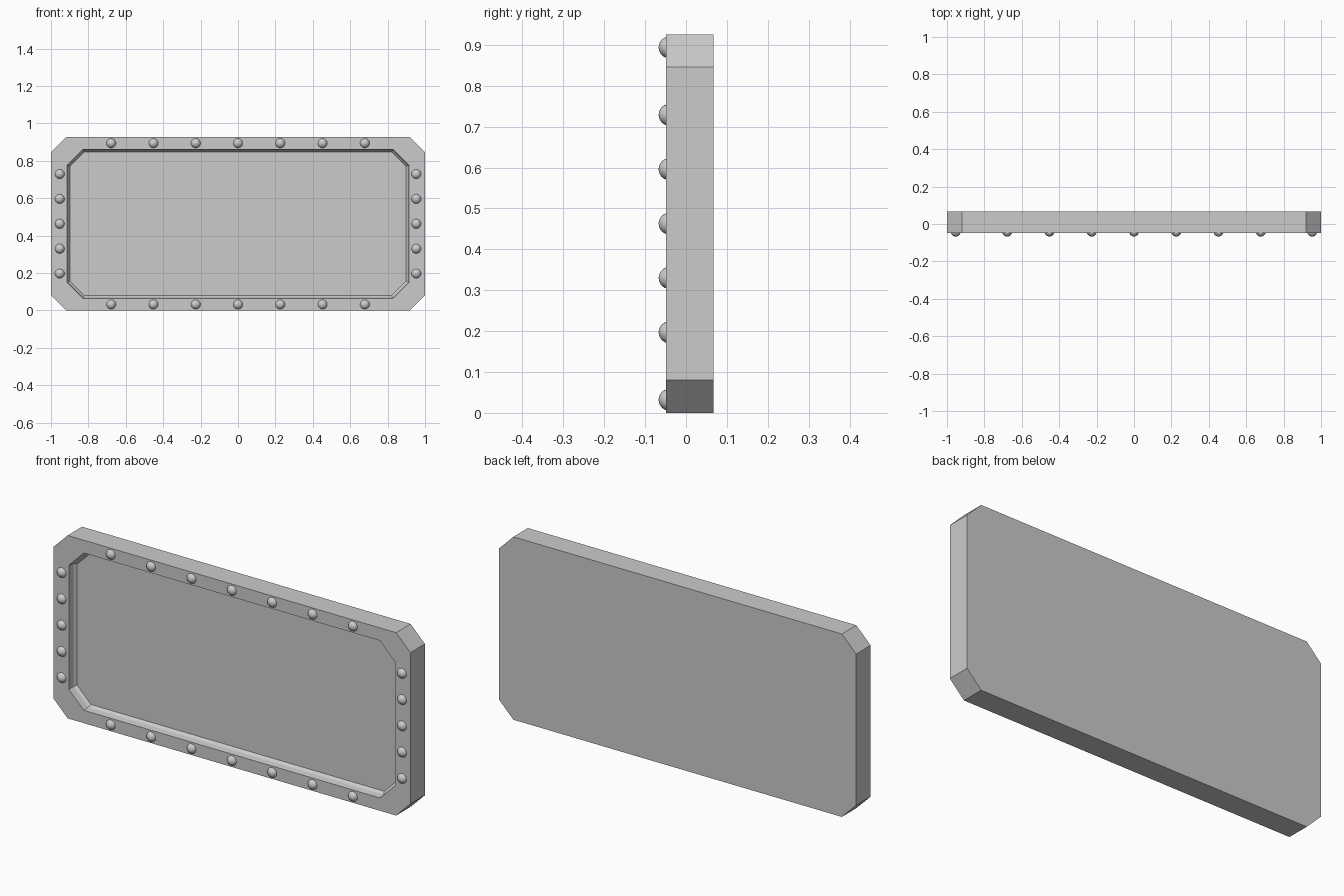
import bpy, bmesh, math

if "Cube" in bpy.data.objects:
    bpy.data.objects.remove(bpy.data.objects["Cube"])

W, H = 1.0, 0.926            # half width, full height
FRONT, BACK = -0.049, 0.067


def octagon(bm, inset, y, cut):
    """Ring of a rectangle with clipped corners, inset from the plate outline."""
    x, b, t = W - inset[0], inset[1], H - inset[1]
    pts = [(x - cut, b), (x, b + cut), (x, t - cut), (x - cut, t),
           (cut - x, t), (-x, t - cut), (-x, b + cut), (cut - x, b)]
    return [bm.verts.new((px, y, pz)) for px, pz in pts]


# Panel: back face, outer sides, front rim, sloping recess wall, recess floor
bm = bmesh.new()
rings = [octagon(bm, (0, 0), BACK, 0.08),
         octagon(bm, (0, 0), FRONT, 0.08),
         octagon(bm, (0.087, 0.065), FRONT, 0.084),
         octagon(bm, (0.091, 0.069), FRONT + 0.032, 0.082),
         octagon(bm, (0.101, 0.079), FRONT + 0.046, 0.078)]
for a, b in zip(rings, rings[1:]):
    for i in range(8):
        j = (i + 1) % 8
        bm.faces.new((a[i], a[j], b[j], b[i]))
bm.faces.new(rings[0])
bm.faces.new(rings[-1])
bmesh.ops.recalc_face_normals(bm, faces=bm.faces)
mesh = bpy.data.meshes.new("panel")
bm.to_mesh(mesh)
bm.free()
bpy.context.collection.objects.link(bpy.data.objects.new("panel", mesh))

# Rivet head: shared dome with the buried half removed
bm = bmesh.new()
bmesh.ops.create_uvsphere(bm, u_segments=20, v_segments=12, radius=0.027)
bmesh.ops.bisect_plane(bm, geom=bm.verts[:] + bm.edges[:] + bm.faces[:],
                       plane_co=(0, 0, 0.005), plane_no=(0, 0, -1), clear_outer=True)
for f in bm.faces:
    f.smooth = True
rivet_mesh = bpy.data.meshes.new("rivet")
bm.to_mesh(rivet_mesh)
bm.free()


def rivet(x, z):
    ob = bpy.data.objects.new("rivet", rivet_mesh)
    ob.location = (x, FRONT + 0.009, z)
    ob.rotation_euler = (math.pi / 2, 0, 0)
    bpy.context.collection.objects.link(ob)


# Rivet rows along the top and bottom, then down both sides
for i in range(-3, 4):
    for z in (0.032, H - 0.032):
        rivet(i * 0.226, z)
for i in range(-2, 3):
    for x in (-0.953, 0.953):
        rivet(x, H / 2 + i * 0.133)
